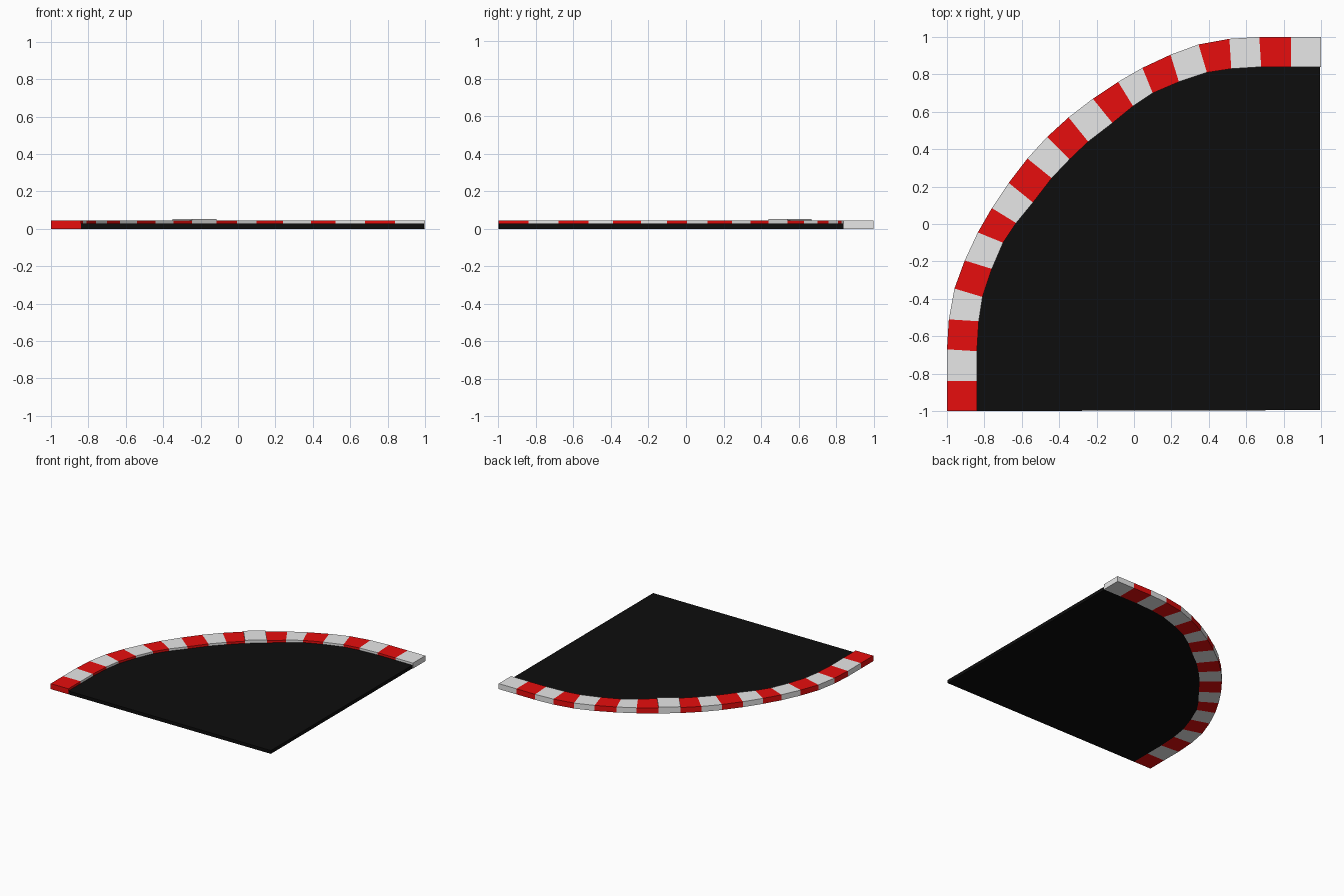
import bpy, bmesh

if "Cube" in bpy.data.objects:
    bpy.data.objects.remove(bpy.data.objects["Cube"])


def material(name, rgb):
    m = bpy.data.materials.new(name)
    m.diffuse_color = (*rgb, 1)
    m.use_nodes = True
    m.node_tree.nodes["Principled BSDF"].inputs["Base Color"].default_value = m.diffuse_color
    return m


RED = material("red paint", (0.8, 0.004, 0.004))
WHITE = material("white paint", (0.8, 0.8, 0.8))
BLACK = material("black asphalt", (0.004, 0.004, 0.004))


def prism(name, pts, z0, z1, mat):
    """Extrude a flat outline from z0 to z1."""
    bm = bmesh.new()
    face = bm.faces.new([bm.verts.new((x, y, z0)) for x, y in pts])
    top = bmesh.ops.extrude_face_region(bm, geom=[face])["geom"]
    for v in top:
        if isinstance(v, bmesh.types.BMVert):
            v.co.z = z1
    bmesh.ops.recalc_face_normals(bm, faces=bm.faces)
    me = bpy.data.meshes.new(name)
    bm.to_mesh(me)
    bm.free()
    me.materials.append(mat)
    ob = bpy.data.objects.new(name, me)
    bpy.context.collection.objects.link(ob)
    return ob


# Joints between kerb blocks for half the corner, up to the diagonal
outer = [(-1, -1), (-1, -.84), (-1, -.67), (-.99, -.51), (-.96, -.345), (-.905, -.195),
         (-.835, -.045), (-.76, .085), (-.67, .22), (-.57, .35), (-.465, .465)]
inner = [(-.84, -1), (-.84, -.84), (-.84, -.68), (-.83, -.52), (-.81, -.39), (-.76, -.24),
         (-.70, -.10), (-.63, .005), (-.54, .115), (-.44, .245), (-.345, .345)]


def mirrored(pts):
    # reflect across the line y = -x
    return pts + [(-y, -x) for x, y in reversed(pts[:-1])]


outer, inner = mirrored(outer), mirrored(inner)

# Alternating red and white kerb blocks, one sitting slightly proud
for i in range(len(outer) - 1):
    height = 0.052 if i == 11 else 0.045
    prism(f"kerb_block_{i + 1}", [outer[i], outer[i + 1], inner[i + 1], inner[i]],
          0, height, WHITE if i % 2 else RED)

# Track surface filling the inside of the corner
prism("track_surface", inner[:-1] + [(0.995, 0.84), (0.995, -0.995), (-0.84, -0.995)][0:2],
      0, 0.027, BLACK)
